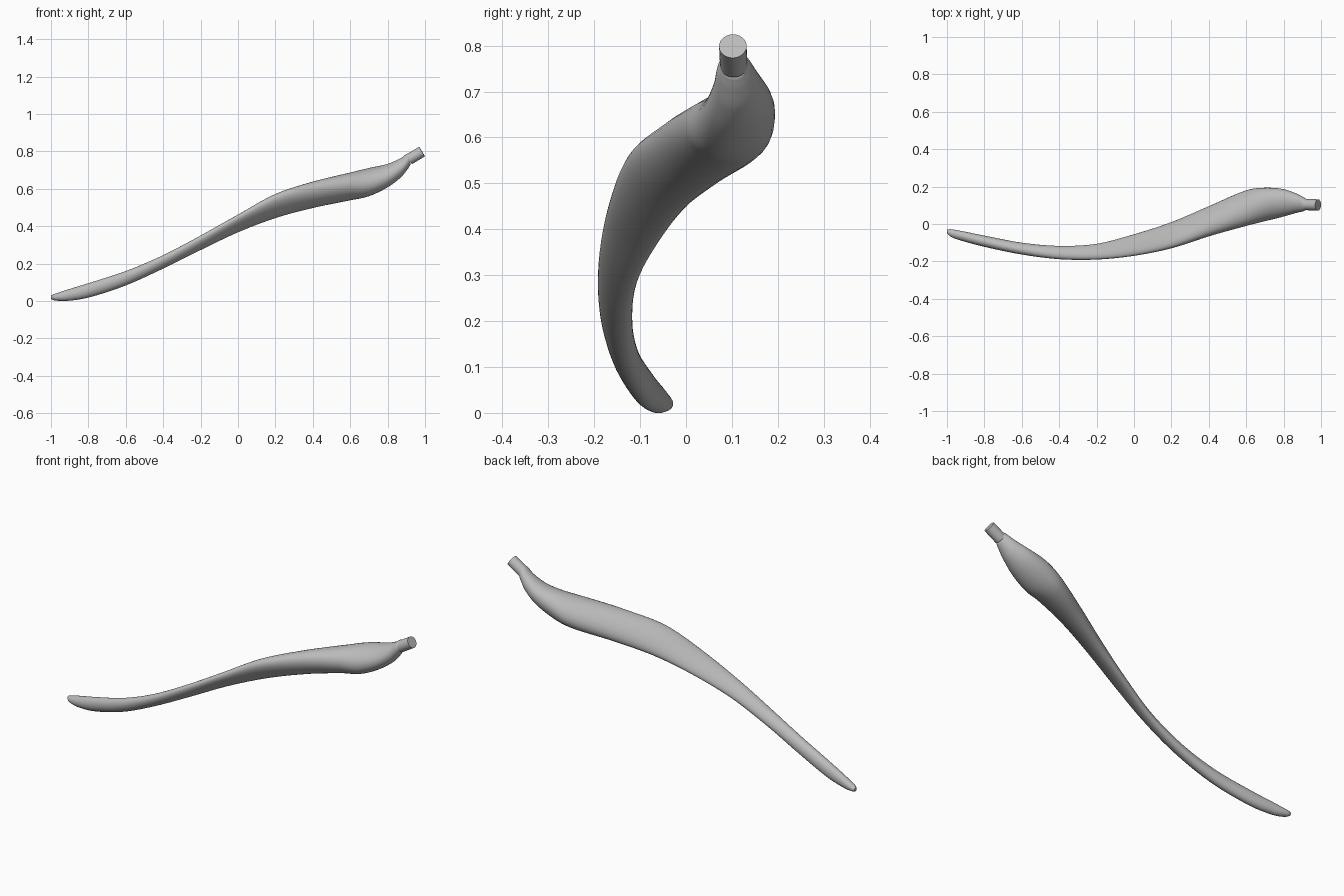
import bpy
import bmesh
import math
from mathutils import Vector

cube = bpy.data.objects.get("Cube")
if cube:
    bpy.data.objects.remove(cube, do_unlink=True)

SIDES = 32
STEPS = 6

# Pod sections: x, low y, high y, low z, high z, lean of the oval
SECTIONS = [
    (-1.0, -.05, -.03, .01, .03, 0),
    (-.98, -.068, -.028, .003, .038, 0),
    (-.92, -.09, -.038, 0, .058, 0),
    (-.8, -.122, -.062, .018, .095, -.1),
    (-.6, -.163, -.1, .083, .16, -.2),
    (-.4, -.188, -.117, .173, .245, -.35),
    (-.2, -.19, -.106, .272, .35, -.5),
    (0, -.17, -.055, .367, .462, -.6),
    (.2, -.13, .01, .443, .572, -.55),
    (.4, -.066, .095, .497, .638, -.35),
    (.6, -.01, .18, .538, .687, -.1),
    (.7, .015, .194, .56, .711, .15),
    (.8, .04, .186, .608, .733, .2),
    (.87, .06, .162, .66, .764, .1),
    (.905, .068, .144, .702, .788, 0),
    (.922, .077, .133, .728, .79, 0),
]


def make_material(name, value):
    mat = bpy.data.materials.new(name)
    mat.use_nodes = True
    colour = (value, value, value, 1)
    mat.diffuse_color = colour
    mat.node_tree.nodes["Principled BSDF"].inputs["Base Color"].default_value = colour
    return mat


def add_object(name, bm, mat):
    bmesh.ops.recalc_face_normals(bm, faces=bm.faces)
    mesh = bpy.data.meshes.new(name)
    bm.to_mesh(mesh)
    bm.free()
    mesh.materials.append(mat)
    obj = bpy.data.objects.new(name, mesh)
    bpy.context.collection.objects.link(obj)
    bpy.ops.object.select_all(action="DESELECT")
    obj.select_set(True)
    bpy.context.view_layer.objects.active = obj
    bpy.ops.object.shade_smooth_by_angle(angle=math.radians(40))
    return obj


def blend(before, start, end, after, t):
    """Smooth curve through uneven sections, with slopes measured along x."""
    span = end[0] - start[0]
    result = [start[0] + span * t]
    for i in range(1, len(start)):
        m0 = (end[i] - before[i]) / (end[0] - before[0]) * span
        m1 = (after[i] - start[i]) / (after[0] - start[0]) * span
        rise = end[i] - start[i]
        cubic = m0 + m1 - 2 * rise
        square = 3 * rise - 2 * m0 - m1
        result.append(start[i] + t * (m0 + t * (square + t * cubic)))
    return result


def smooth_sections(rows):
    last = len(rows) - 1
    for k in range(last):
        before, after = rows[max(k - 1, 0)], rows[min(k + 2, last)]
        for s in range(STEPS):
            yield blend(before, rows[k], rows[k + 1], after, s / STEPS)
    yield rows[last]


def section_ring(bm, section):
    x, y_low, y_high, z_low, z_high, lean = section
    centre = Vector((x, (y_low + y_high) / 2, (z_low + z_high) / 2))
    half_y, half_z = (y_high - y_low) / 2, (z_high - z_low) / 2
    phase = math.asin(lean)
    ring = []
    for i in range(SIDES):
        a = math.tau * i / SIDES
        offset = Vector((0, half_y * math.cos(a), half_z * math.sin(a + phase)))
        ring.append(bm.verts.new(centre + offset))
    return ring


grey = make_material("pod grey", 0.5)

# Long twisted pod
bm = bmesh.new()
rings = [section_ring(bm, s) for s in smooth_sections(SECTIONS)]
for lower, upper in zip(rings, rings[1:]):
    for i in range(SIDES):
        j = (i + 1) % SIDES
        bm.faces.new((lower[i], lower[j], upper[j], upper[i]))
bm.faces.new(rings[0])
bm.faces.new(rings[-1])
add_object("pod", bm, grey)

# Short cut stem at the thick end
base, tip = Vector((.915, .104, .757)), Vector((.984, .102, .799))
bm = bmesh.new()
bmesh.ops.create_cone(bm, cap_ends=True, segments=SIDES, radius1=.03,
                      radius2=.03, depth=(tip - base).length)
stem = add_object("stem", bm, grey)
stem.location = (base + tip) / 2
stem.rotation_euler = (tip - base).to_track_quat("Z", "Y").to_euler()
